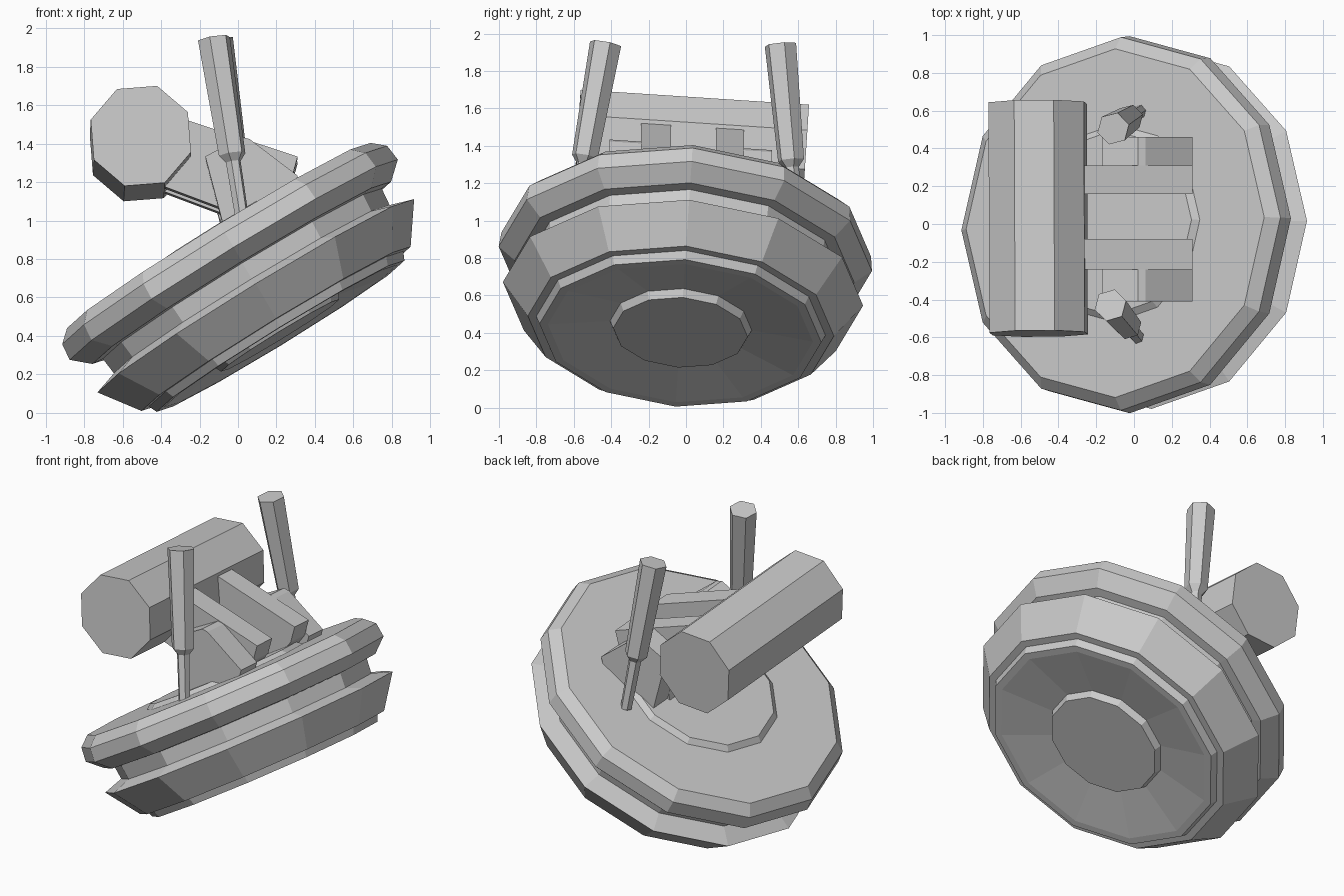
import bpy, bmesh, math
from mathutils import Vector

if "Cube" in bpy.data.objects:
    bpy.data.objects.remove(bpy.data.objects["Cube"])


def finish(name, bm):
    bmesh.ops.recalc_face_normals(bm, faces=bm.faces)
    me = bpy.data.meshes.new(name)
    bm.to_mesh(me)
    bm.free()
    ob = bpy.data.objects.new(name, me)
    bpy.context.collection.objects.link(ob)
    return ob


def lathe(name, origin, axis, profile, sides, phase=0.0):
    """Closed solid of (radius, height) rings turned around an axis."""
    o, n = Vector(origin), Vector(axis).normalized()
    u = Vector((1, 0, 0))
    u = (u - n * u.dot(n)).normalized()
    v = n.cross(u)
    bm = bmesh.new()
    rings = []
    for r, h in profile:
        ring = []
        for i in range(sides):
            a = math.radians(phase) + 2 * math.pi * i / sides
            ring.append(bm.verts.new(o + n * h + (u * math.cos(a) + v * math.sin(a)) * r))
        rings.append(ring)
    for a, b in zip(rings, rings[1:]):
        for i in range(sides):
            j = (i + 1) % sides
            bm.faces.new((a[i], a[j], b[j], b[i]))
    bm.faces.new(rings[0])
    bm.faces.new(rings[-1])
    return finish(name, bm)


def rod(name, p0, p1, profile, sides, phase=0.0):
    """Lathe between two points; heights are fractions of the length."""
    d = Vector(p1) - Vector(p0)
    return lathe(name, p0, d, [(r, h * d.length) for r, h in profile], sides, phase)


def side_plate(name, outline, y0, y1):
    """XZ outline extruded in y, following the slight sideways lean."""
    bm = bmesh.new()
    a, b = [[bm.verts.new((x, y, z - 0.065 * (y + 0.2))) for x, z in outline]
            for y in (y0, y1)]
    for i in range(len(outline)):
        j = (i + 1) % len(outline)
        bm.faces.new((a[i], a[j], b[j], b[i]))
    bm.faces.new(a)
    bm.faces.new(b)
    return finish(name, bm)


# Tilted round base: raised plate, upper rim, groove, lower rim, dish and hub
tilt = math.radians(31.5)
base_axis = (-math.sin(tilt), 0.056, math.cos(tilt))
base_profile = [
    (0.49, 0.375), (0.525, 0.348), (0.925, 0.348),
    (0.99, 0.29), (1.0, 0.20), (0.91, 0.12), (0.85, 0.115),
    (0.84, 0.02), (0.965, -0.02), (0.82, -0.222), (0.775, -0.222),
    (0.755, -0.267), (0.71, -0.267), (0.38, -0.22), (0.36, -0.263),
]
lathe("round_base", (0.082, -0.015, 0.626), base_axis, base_profile, 12)

# Horizontal drum
rod("drum", (-0.505, -0.58, 1.44), (-0.51, 0.64, 1.36),
    [(0.274, 0), (0.274, 1)], 8, 18)

# Arms holding the drum, and peaked blocks beside them
arm = [(-0.45, 1.58), (0.31, 1.33), (0.28, 1.22), (0.12, 1.0),
       (-0.1, 0.95), (-0.08, 1.06), (-0.4, 1.18)]
block = [(-0.17, 1.32), (0.02, 1.42), (0.06, 1.41), (0.31, 1.22),
         (0.25, 1.0), (-0.06, 0.9)]
for side, arm_y, block_y in (("front", (-0.24, -0.08), (-0.41, -0.24)),
                             ("rear", (0.16, 0.31), (0.31, 0.46))):
    side_plate(side + "_arm", arm, *arm_y)
    side_plate(side + "_block", block, *block_y)

# Pair of upright handles on thin stems
handle = [(0.036, 0), (0.04, 0.33), (0.072, 0.37), (0.087, 1)]
for side, foot, top in (
        ("front", (0.025, -0.605, 0.99), (-0.125, -0.43, 1.945)),
        ("rear", (0.03, 0.595, 0.96), (-0.11, 0.505, 1.94))):
    rod(side + "_handle", foot, top, handle, 6, 15)
